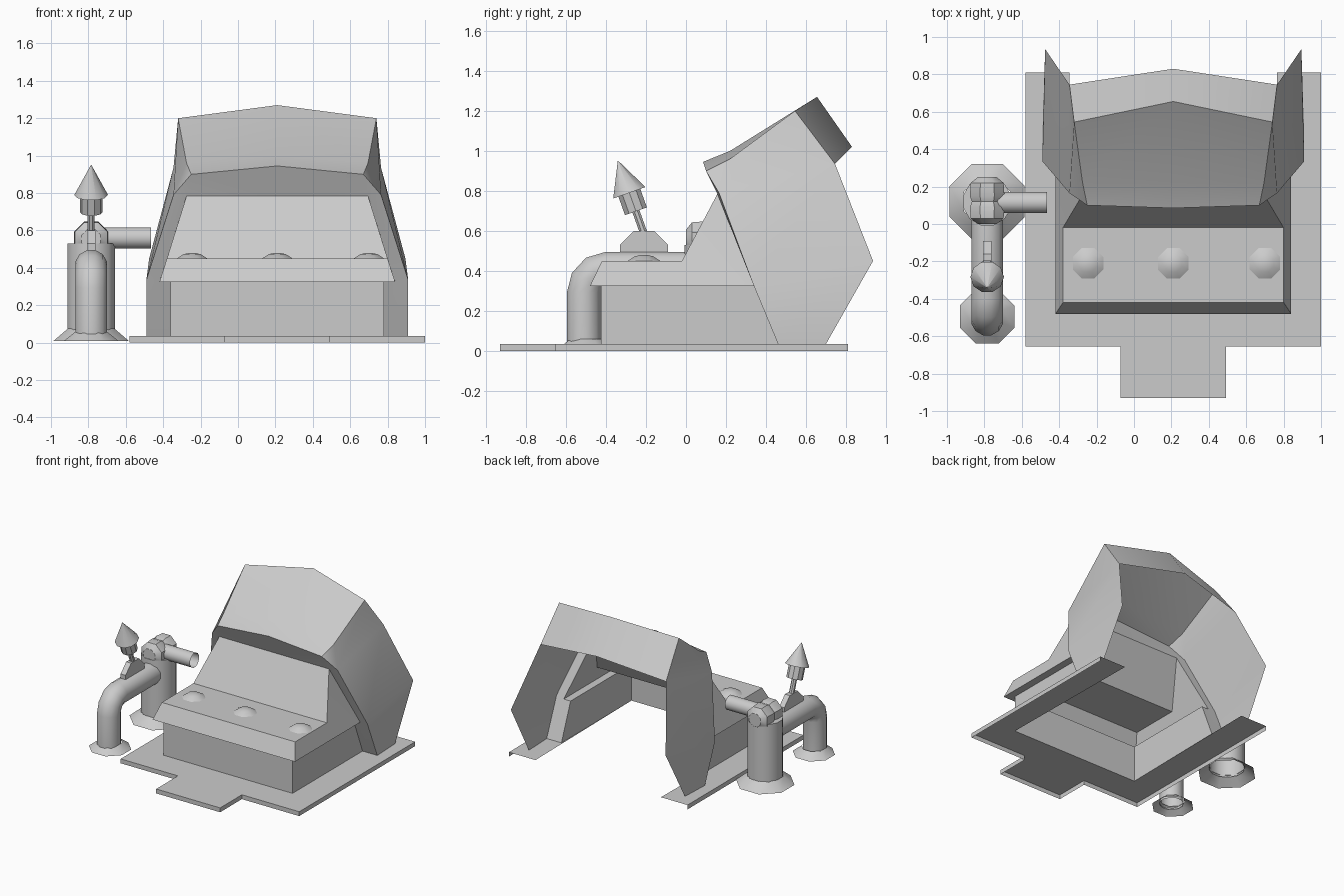
import bpy, bmesh, math
from mathutils import Vector

if "Cube" in bpy.data.objects:
    bpy.data.objects.remove(bpy.data.objects["Cube"])

C = 0.21  # symmetry plane of the stove body


def make(name, verts, faces, loc=(0, 0, 0), mirror=False, angle=30):
    me = bpy.data.meshes.new(name)
    me.from_pydata([tuple(v) for v in verts], [], faces)
    bm = bmesh.new()
    bm.from_mesh(me)
    bmesh.ops.recalc_face_normals(bm, faces=bm.faces)
    bm.to_mesh(me)
    bm.free()
    ob = bpy.data.objects.new(name, me)
    ob.location = loc
    bpy.context.collection.objects.link(ob)
    if mirror:
        ob.modifiers.new("mirror", 'MIRROR').use_clip = True
    bpy.ops.object.select_all(action='DESELECT')
    ob.select_set(True)
    bpy.context.view_layer.objects.active = ob
    bpy.ops.object.shade_smooth_by_angle(angle=math.radians(angle))
    return ob


def half(name, points, faces, angle=30):
    """Right half from named points, mirrored about the body centre."""
    keys = list(points)
    return make(name, points.values(), [[keys.index(k) for k in f.split()] for f in faces],
                (C, 0, 0), True, angle)


def tube(name, path, radii, n=12, caps=False, angle=35):
    """Loft rings along a path, turning each ring to the path."""
    path = [Vector(p) for p in path]
    verts, faces = [], []
    for i, (p, r) in enumerate(zip(path, radii)):
        a = path[max(i - 1, 0)]
        b = path[min(i + 1, len(path) - 1)]
        t = (b - a).normalized()
        u = t.cross(Vector((1, 0, 0)) if abs(t.x) < 0.9 else Vector((0, 1, 0))).normalized()
        w = t.cross(u)
        for k in range(n):
            q = math.tau * (k + 0.5) / n
            verts.append(p + (u * math.cos(q) + w * math.sin(q)) * r)
    for i in range(len(path) - 1):
        for k in range(n):
            k2 = (k + 1) % n
            faces.append((i * n + k, i * n + k2, i * n + n + k2, i * n + n + k))
    if caps:
        faces += [tuple(range(n)), tuple(range(len(verts) - n, len(verts)))]
    return make(name, verts, faces, angle=angle)


# base plate: U-shaped top with a front tab and a thin skirt
outline = [(0, -.93), (.283, -.93), (.283, -.655), (.79, -.655), (.79, .81), (.555, .81),
           (.57, -.425), (0, -.425), (0, -.655), (.79, -.425)]
pts = [(x, y, .035) for x, y in outline] + [(x, y, 0) for x, y in outline]
faces = [(0, 1, 2, 8), (8, 2, 3, 9, 6, 7), (9, 4, 5, 6)]
faces += [(a, a + 1, a + 11, a + 10) for a in range(4)]
make("base_plate", pts, faces, (C, 0, 0), True)

# lower box: front and side walls
half("lower_box", {
    'a': (0, -.425, .035), 'b': (.57, -.425, .035), 'c': (.57, .46, .035),
    'd': (0, -.425, .325), 'e': (.57, -.425, .325), 'f': (.57, .345, .325)},
    ["a b e d", "b c f e"])

# counter top with overhanging rim and sloped back panel
half("counter", {
    'r0': (0, -.48, .325), 'r1': (.63, -.48, .325), 'r2': (.63, .345, .325),
    't0': (0, -.42, .45), 't1': (.59, -.42, .45),
    's0': (0, -.02, .45), 's1': (.59, -.02, .45),
    'p0': (0, .157, .785), 'p1': (.485, .157, .785),
    'b0': (0, -.425, .325), 'b1': (.57, -.425, .325), 'b2': (.57, .345, .325)},
    ["r0 r1 t1 t0", "t0 t1 s1 s0", "s0 s1 p1 p0", "r1 r2 s1 t1", "r2 p1 s1",
     "r0 r1 b1 b0", "r1 r2 b2 b1"], 15)

# hood: side walls, roof, rear visor and front flange, open at the back
half("hood", {
    'A': (.70, .46, .035), 'B': (.69, .70, .035), 'C': (.685, .935, .45),
    'D': (.555, .745, .935), 'E': (.53, .545, 1.2), 'F2': (.485, .22, .96),
    'F': (.46, .10, .90), 'G': (.555, .165, .79), 'H': (.70, .335, .335),
    'c1': (0, .085, .945), 'c2': (0, .22, 1.0), 'T': (0, .655, 1.27), 'V': (0, .83, 1.02),
    'A1': (.57, .46, .035), 'H1': (.57, .345, .325), 'R': (.63, .345, .325),
    'P': (.485, .157, .785), 'P0': (0, .157, .785)},
    ["A B C H", "H C D G", "G D E F2", "G F2 F",
     "F F2 c2 c1", "F2 E T c2", "E D V T",
     "A A1 H1 R H", "H R P G", "G P F", "F P P0 c1"])

# burner knobs
for i, x in enumerate((-.245, C, .70)):
    tube(f"knob_{i + 1}", [(x, -.21, .45), (x, -.21, .473), (x, -.21, .48)],
         [.088, .05, .015], 8, True)

# pipework beside the stove
X = -.785
tube("tall_pipe", [(X, .12, z) for z in (.06, .53)], [.132, .132], caps=False)
tube("tall_pipe_top", [(X, .12, z) for z in (.528, .53)], [.132, .05])
tube("tall_pipe_foot", [(X, .12, .01), (X, .12, .075)], [.217, .135], 8)
tube("short_pipe_foot", [(X, -.495, .01), (X, -.495, .06)], [.157, .09], 8)
bend = [(X, -.40 - .11 * math.cos(a), .29 + .12 * math.sin(a))
        for a in (0, math.pi / 6, math.pi / 3, math.pi / 2)]
tube("short_pipe", [(X, -.51, .04)] + bend + [(X, .05, .41)], [.088] * 6)
tube("joint", [(X, y, .555) for y in (0, .03, .09, .12, .15, .22, .25)],
     [.055, .095, .10, .088, .10, .095, .055], 8, True)
tube("side_pipe", [(X, .115, .56), (-.465, .115, .56)], [.058, .058])

# valve: bracket disc, tilted stem, collar and cone
tube("valve_bracket", [(X - .022, -.21, .48), (X + .022, -.21, .48)], [.13, .13], 8, True)
start = Vector((X, -.21, .585))
axis = (Vector((X, -.34, .95)) - start).normalized()


def along(d):
    return start + axis * d


tube("valve_stem", [along(-.03), along(.14)], [.02, .02], 8, True)
tube("valve_collar", [along(.12), along(.225)], [.061, .061], 10, True)
tube("valve_cone", [along(.218), along(.388)], [.09, .001], 10, True)
